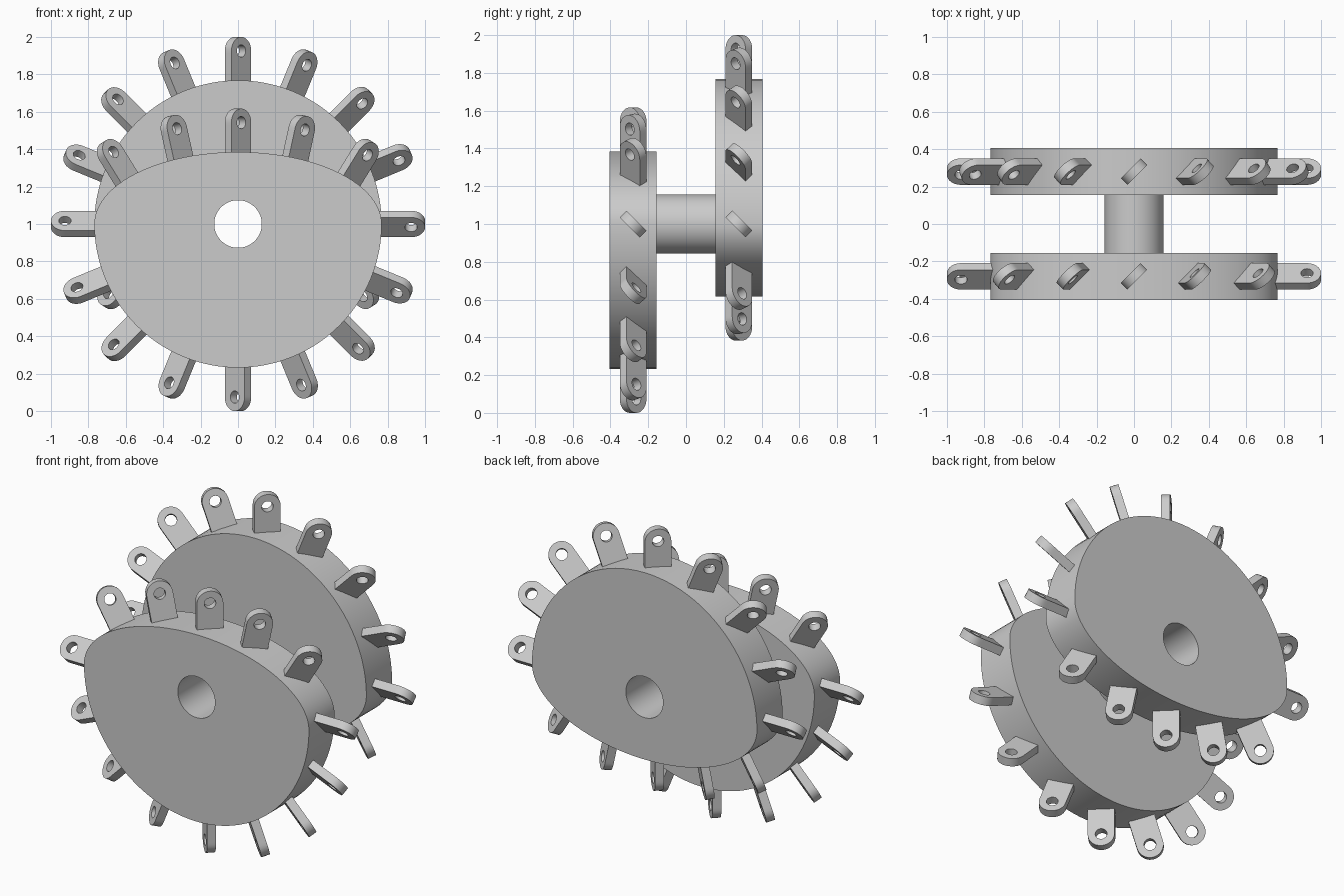
import bpy
import bmesh
from math import sin, cos, pi, tau, hypot
from mathutils import Matrix, Vector

if "Cube" in bpy.data.objects:
    bpy.data.objects.remove(bpy.data.objects["Cube"], do_unlink=True)

RADIUS, FLAT = 0.768, 0.385      # round half radius, squashed half height
DISC_DEPTH, DISC_Y = 0.25, 0.28
BORE, HUB = 0.127, 0.157
TAB_HALF, TAB_LENGTH, TAB_THICK = 0.075, 0.232, 0.05
CENTRE = Vector((0, 0, 1))

grey = bpy.data.materials.new("plain_grey")
grey.use_nodes = True
grey.diffuse_color = (0.6, 0.6, 0.6, 1)
grey.node_tree.nodes["Principled BSDF"].inputs["Base Color"].default_value = (0.6, 0.6, 0.6, 1)


def pierced_plate(name, outer, inner, depth):
    """Mesh of an x-z outline with a hole, extruded along y and centred on it."""
    bm = bmesh.new()
    loops = [[bm.verts.new((x, y, z)) for x, z in pts]
             for pts, y in ((outer, -depth / 2), (outer, depth / 2),
                            (inner, depth / 2), (inner, -depth / 2))]
    n = len(outer)
    for a, b in zip(loops, loops[1:] + loops[:1]):
        for i in range(n):
            j = (i + 1) % n
            bm.faces.new((a[i], a[j], b[j], b[i]))
    bmesh.ops.recalc_face_normals(bm, faces=bm.faces)
    mesh = bpy.data.meshes.new(name)
    bm.to_mesh(mesh)
    bm.free()
    mesh.materials.append(grey)
    return mesh


def place(name, mesh, matrix):
    obj = bpy.data.objects.new(name, mesh)
    bpy.context.collection.objects.link(obj)
    obj.matrix_world = matrix
    return obj


def circle(r, n):
    return [(r * cos(tau * i / n), r * sin(tau * i / n)) for i in range(n)]


def rim(t):
    """Disc outline: round below, squashed above."""
    return Vector((RADIUS * cos(t), 0, (FLAT if sin(t) > 0 else RADIUS) * sin(t)))


def rim_normal(t):
    height = FLAT if sin(t) > 0 else RADIUS
    return Vector((cos(t) / RADIUS, 0, sin(t) / height)).normalized()


def even_params(start, end, parts):
    """Parameters splitting a stretch of the rim into equal arc lengths."""
    steps = 1200
    ts = [start + (end - start) * i / steps for i in range(steps + 1)]
    lengths = [0]
    for a, b in zip(ts, ts[1:]):
        lengths.append(lengths[-1] + (rim(b) - rim(a)).length)
    return [next(t for t, s in zip(ts, lengths) if s >= lengths[-1] * k / parts)
            for k in range(parts)]


def tab_outline(n):
    """Rounded top, straight sides and a buried foot, about the hole centre."""
    foot = TAB_LENGTH - TAB_HALF + 0.06
    pts = []
    for x, z in circle(1, n):
        k = TAB_HALF
        if z < 0:
            k = min(TAB_HALF / max(abs(x), 1e-6), foot / -z)
        pts.append((x * k, z * k))
    return pts


SEG = 96
disc_mesh = pierced_plate("disc", [tuple(rim(tau * i / SEG).xz) for i in range(SEG)],
                          circle(BORE, SEG), DISC_DEPTH)
hub_mesh = pierced_plate("hub", circle(HUB, SEG), circle(BORE, SEG),
                         2 * DISC_Y - DISC_DEPTH)
tab_mesh = pierced_plate("tab", tab_outline(32), circle(0.033, 32), TAB_THICK)

# Hub tube between the discs
parts = [place("hub_tube", hub_mesh, Matrix.Translation(CENTRE))]

# Two discs, the rear one turned half round, each with a ring of twisted tabs
tab_params = even_params(0, pi, 6) + even_params(pi, tau, 8)
for side, y, turn in (("front", -DISC_Y, 0), ("rear", DISC_Y, pi)):
    base = Matrix.Translation(CENTRE + Vector((0, y, 0))) @ Matrix.Rotation(turn, 4, 'Y')
    parts.append(place(side + "_disc", disc_mesh, base))
    for i, t in enumerate(tab_params):
        out = rim_normal(t)
        hole = rim(t) + out * (TAB_LENGTH - TAB_HALF)
        across = Vector((out.z, 1, -out.x)).normalized()
        axes = Matrix((across, out.cross(across), out)).transposed().to_4x4()
        parts.append(place(f"{side}_tab_{i + 1}", tab_mesh,
                           base @ Matrix.Translation(hole) @ axes))

# Smooth curved walls, crisp edges
bpy.ops.object.select_all(action='DESELECT')
for mesh_owner in parts[:3]:
    mesh_owner.select_set(True)
bpy.context.view_layer.objects.active = parts[0]
bpy.ops.object.shade_smooth_by_angle(angle=pi / 6)
